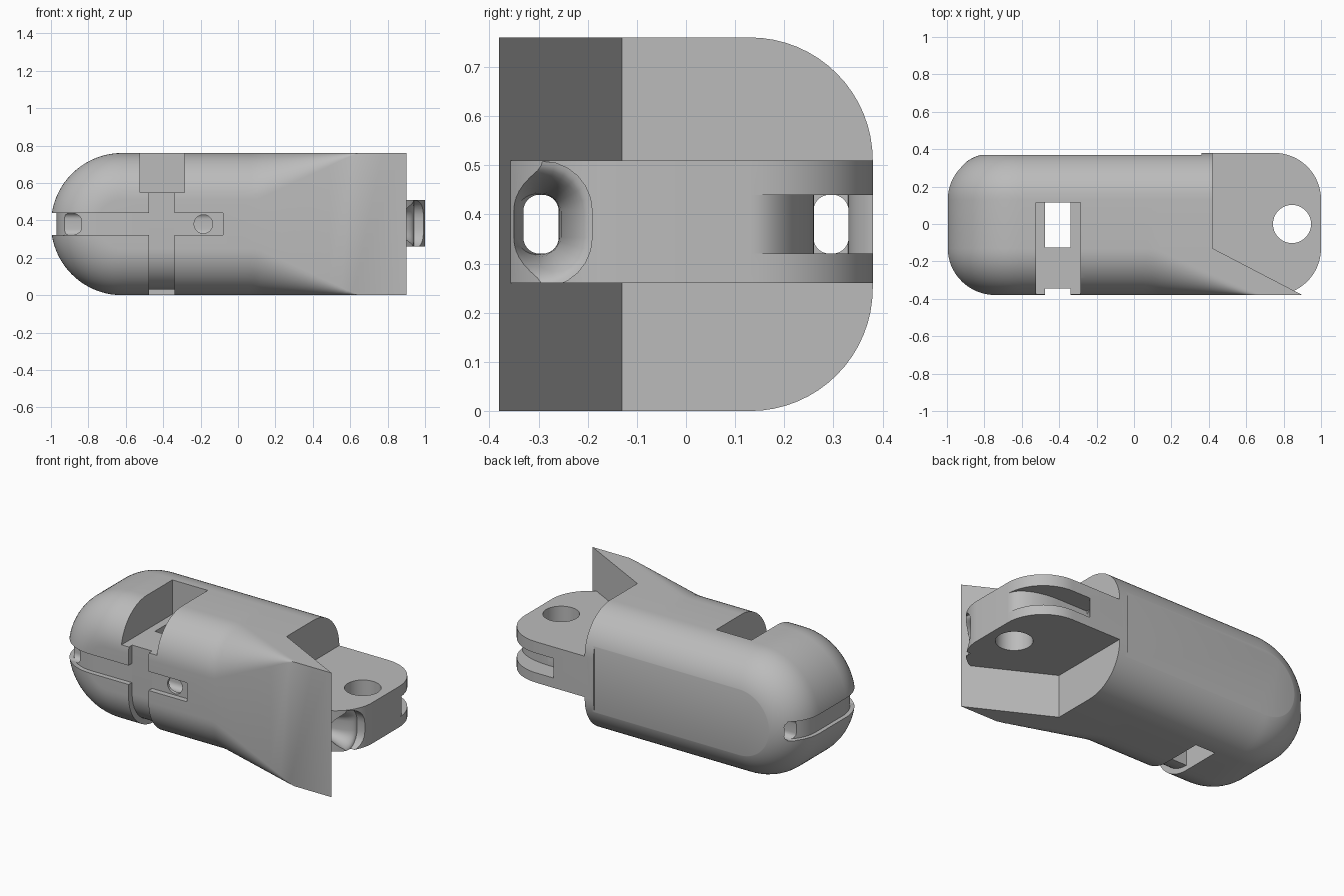
import bpy, bmesh
from math import sin, cos, sqrt, pi, radians

if "Cube" in bpy.data.objects:
    bpy.data.objects.remove(bpy.data.objects["Cube"])

grey = bpy.data.materials.new("plain grey")
grey.use_nodes = True
grey.diffuse_color = (0.5, 0.5, 0.5, 1)
grey.node_tree.nodes["Principled BSDF"].inputs["Base Color"].default_value = (0.5, 0.5, 0.5, 1)

HALF, FILLET, MID = 0.38, 0.25, 0.38     # half width, edge rounding, mid height
END, TIP = 0.42, 0.90                    # body end, tip of the front wedge
ROUND_X = -0.62                          # centre of the rounded end


def loft(name, rings):
    """Skin closed rings of equal length and cap both ends."""
    bm = bmesh.new()
    rows = [[bm.verts.new(p) for p in ring] for ring in rings]
    n = len(rows[0])
    for a, b in zip(rows, rows[1:]):
        for i in range(n):
            j = (i + 1) % n
            bm.faces.new((a[i], a[j], b[j], b[i]))
    bm.faces.new(rows[0])
    bm.faces.new(rows[-1])
    bmesh.ops.recalc_face_normals(bm, faces=bm.faces)
    mesh = bpy.data.meshes.new(name)
    bm.to_mesh(mesh)
    bm.free()
    mesh.materials.append(grey)
    ob = bpy.data.objects.new(name, mesh)
    bpy.context.collection.objects.link(ob)
    return ob


def prism(name, axis, points, lo, hi):
    """Extrude a 2D outline along one axis."""
    place = {"x": lambda p, t: (t, p[0], p[1]),
             "y": lambda p, t: (p[0], t, p[1]),
             "z": lambda p, t: (p[0], p[1], t)}[axis]
    return loft(name, [[place(p, t) for p in points] for t in (lo, hi)])


def box(name, x0, x1, y0, y1, z0, z1):
    return prism(name, "z", [(x0, y0), (x1, y0), (x1, y1), (x0, y1)], z0, z1)


def arc(cx, cy, r, a0, a1, n=16, ry=None):
    ry = r if ry is None else ry
    angles = [radians(a0 + (a1 - a0) * i / n) for i in range(n + 1)]
    return [(cx + r * cos(a), cy + ry * sin(a)) for a in angles]


def rounded(cx, cy, w, h, r):
    """Rounded rectangle outline from half sizes."""
    pts = []
    for sx, sy, a in ((1, 1, 0), (-1, 1, 90), (-1, -1, 180), (1, -1, 270)):
        pts += arc(cx + sx * (w - r), cy + sy * (h - r), r, a, a + 90, 6)
    return pts


def combine(target, tool, operation):
    mod = target.modifiers.new(tool.name, "BOOLEAN")
    mod.operation, mod.solver, mod.object = operation, "EXACT", tool
    bpy.context.view_layer.objects.active = target
    bpy.ops.object.modifier_apply(modifier=mod.name)
    bpy.data.objects.remove(tool)


# Body: layers across the width, front rounding fades out toward the wedge
def inset(x, y):
    r = FILLET
    if y < 0:
        r *= min(1, max(0, (0.64 - x) / 0.54))
    depth = max(0, r - (HALF - abs(y)))
    return r - sqrt(max(0, r * r - depth * depth))


def body_ring(y, stations=48):
    t = max(0, (-y - 0.13) / (HALF - 0.13))
    end = END + (TIP - END) * t
    xs = [ROUND_X + (end - ROUND_X) * i / stations for i in range(stations + 1)]
    top = [(x, y, MID + HALF - inset(x, y)) for x in reversed(xs)]
    bottom = [(x, y, MID - HALF + inset(x, y)) for x in xs]
    nose = arc(ROUND_X, MID, HALF - inset(ROUND_X, y), 90, 270, 40)[1:-1]
    return top + [(x, y, z) for x, z in nose] + bottom


steps = [sin(i / 16 * pi / 2) for i in range(17)]
layers = [0.13 + FILLET * s for s in steps]
body = loft("finger_segment", [body_ring(y) for y in
                               [-v for v in reversed(layers)] + layers])

# Hinge tongue
hinge = prism("hinge_tongue", "z",
              [(0.38, -0.37), (0.75, -0.37)]
              + arc(0.75, -0.13, 0.25, -75, 0)
              + arc(0.75, 0.13, 0.25, 0, 90) + [(0.38, HALF)], 0.26, 0.51)
combine(body, hinge, "UNION")

cutters = [
    # Hinge pin hole
    prism("pin_hole", "z", arc(0.845, 0, 0.102, 0, 350, 35), 0.1, 0.7),
    # Cord channels along the length
    prism("front_channel", "x", rounded(-0.295, MID, 0.036, 0.06, 0.033), -1.1, 1.1),
    prism("back_channel", "x", rounded(0.295, MID, 0.036, 0.06, 0.033), -1.1, 0.75),
    # Cord slot around the back of the hinge
    prism("pulley_slot", "z",
          [(1.1, 0.132)] + arc(0.75, 0.132, 0.25, 0, 90, 16, 0.128)
          + [(0.55, 0.26), (0.55, 0.33)]
          + arc(0.55, 0.42, 0.09, -90, -20, 8) + [(0.64, 0.5), (1.1, 0.5)], 0.32, 0.44),
    # Pocket and the opening straight through it
    box("pocket", -0.525, -0.285, -0.6, 0.115, 0.55, 0.9),
    box("through_slot", -0.475, -0.34, -0.125, 0.115, -0.1, 0.7),
    # Strap groove down the front and under the body
    prism("strap_groove", "x",
          [(-0.5, 0.56), (-0.345, 0.56)] + arc(-0.125, 0.25, 0.22, 180, 270)
          + [(-0.12, 0.03), (-0.12, -0.1), (-0.5, -0.1)], -0.475, -0.34),
    # Cord groove along the front and around the rounded end
    prism("cord_groove", "z",
          [(-0.08, -0.5), (-0.08, -0.345)] + arc(-0.75, -0.13, 0.22, 270, 180)
          + arc(-0.75, 0.13, 0.22, 180, 130) + [(-1.1, 0.5), (-1.1, -0.5)], 0.322, 0.438),
    # Cord outlet in the front
    prism("cord_outlet", "y", arc(-0.185, MID, 0.05, 0, 345, 23), -0.5, -0.29),
    # Shallow flat panel on the back
    prism("back_panel", "y", rounded(-0.37, MID, 0.73, 0.26, 0.05), 0.37, 0.5),
]

# Flared mouth of the front channel
flare = []
for i in range(13):
    a = i / 12 * pi / 2
    grow = 0.068 * (1 - cos(a))
    flare.append([(0.70 + 0.24 * sin(a), y, z) for y, z in
                  rounded(-0.295, MID, 0.036 + grow, 0.06 + grow, 0.033 + grow)])
flare.append([(1.1, y, z) for _, y, z in flare[-1]])
cutters.append(loft("channel_mouth", flare))
# Keep the flare clear of the wedge
wedge_keep = prism("wedge_keep", "z", [(0.3, -0.06), (1.1, -0.482), (1.1, 0.3), (0.3, 0.3)], 0, 0.8)
combine(cutters[-1], wedge_keep, "INTERSECT")

for cutter in cutters:
    combine(body, cutter, "DIFFERENCE")

bpy.ops.object.select_all(action="DESELECT")
body.select_set(True)
bpy.context.view_layer.objects.active = body
bpy.ops.object.shade_smooth_by_angle(angle=radians(30))
